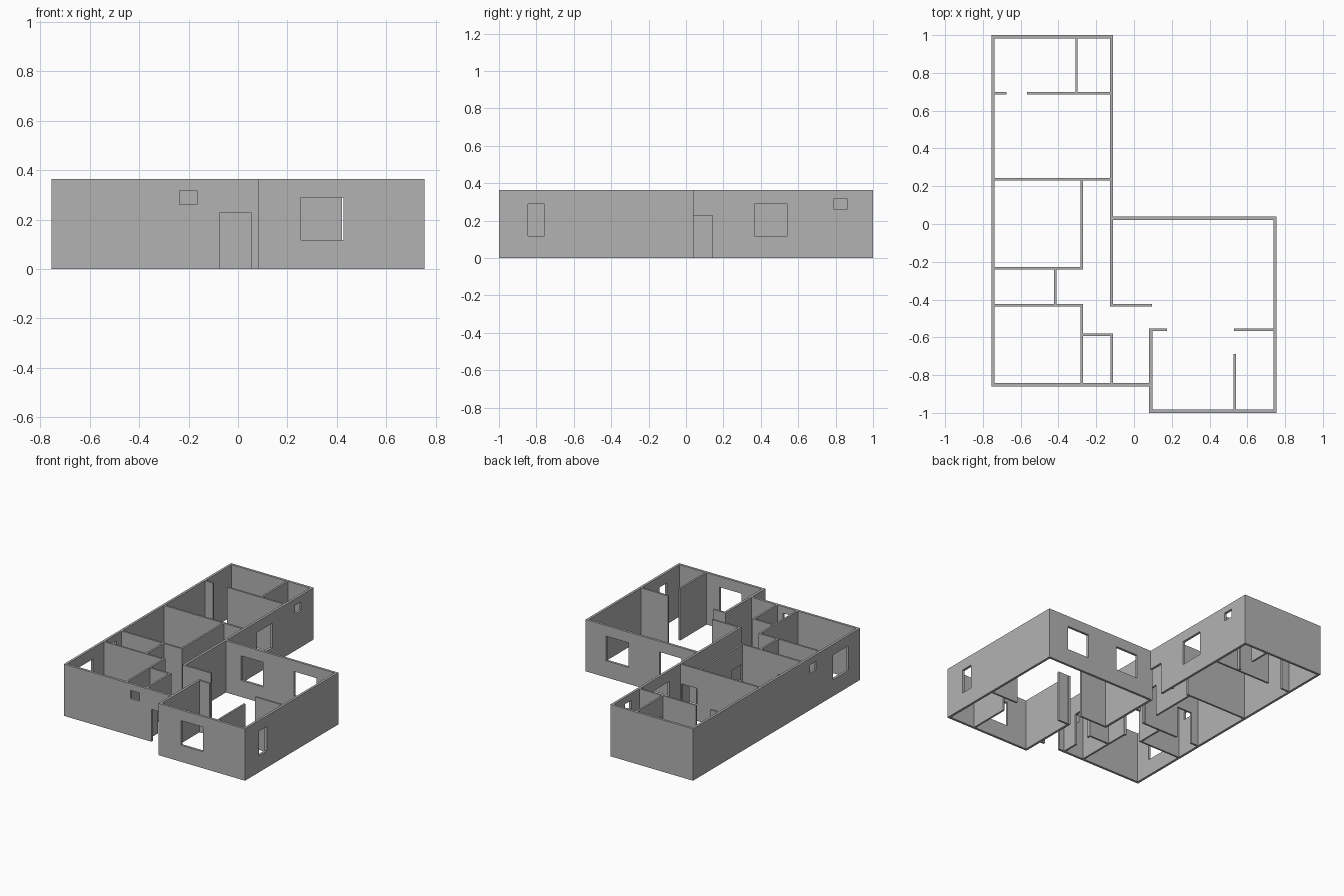
import bpy
import bmesh
from mathutils import Vector

if "Cube" in bpy.data.objects:
    bpy.data.objects.remove(bpy.data.objects["Cube"], do_unlink=True)

HEIGHT = 0.365
OUTER = 0.017   # thickness of outside walls
INNER = 0.013   # thickness of partitions

plaster = bpy.data.materials.new("grey_plaster")
plaster.use_nodes = True
GREY = (0.45, 0.45, 0.45, 1)
plaster.diffuse_color = GREY
plaster.node_tree.nodes["Principled BSDF"].inputs["Base Color"].default_value = GREY


# Openings are (start, end, bottom, top) along a wall
def door(start, end):
    return (start, end, 0, 0.228)


def window(start):
    return (start, start + 0.173, 0.117, 0.29)


def vent(start):
    return (start, start + 0.07, 0.26, 0.318)


def wall(name, axis, start, end, side, thickness, *openings):
    """Upright slab along x or y; side is its lower coordinate on the other axis."""
    along = sorted({start, end, *(v for o in openings for v in o[:2])})
    levels = sorted({0, HEIGHT, *(v for o in openings for v in o[2:])})

    def point(a, z):
        return Vector((a, side, z)) if axis == "x" else Vector((side, a, z))

    bm = bmesh.new()
    for a, b in zip(along, along[1:]):
        for low, high in zip(levels, levels[1:]):
            if any(o[0] <= a and b <= o[1] and o[2] <= low and high <= o[3] for o in openings):
                continue
            corners = ((a, low), (b, low), (b, high), (a, high))
            bm.faces.new([bm.verts.new(point(*c)) for c in corners])
    bmesh.ops.remove_doubles(bm, verts=bm.verts[:], dist=1e-5)
    back = bmesh.ops.extrude_face_region(bm, geom=bm.faces[:])["geom"]
    depth = Vector((0, thickness, 0)) if axis == "x" else Vector((thickness, 0, 0))
    bmesh.ops.translate(bm, vec=depth, verts=[v for v in back if isinstance(v, bmesh.types.BMVert)])
    bmesh.ops.recalc_face_normals(bm, faces=bm.faces[:])

    mesh = bpy.data.meshes.new(name)
    bm.to_mesh(mesh)
    bm.free()
    mesh.materials.append(plaster)
    bpy.context.collection.objects.link(bpy.data.objects.new(name, mesh))


# Outside walls of the long wing
wall("wing_west_wall", "y", -0.86, 1, -0.755, OUTER, window(-0.733), vent(-0.37))
wall("wing_north_wall", "x", -0.755, -0.11, 1 - OUTER, OUTER)
wall("wing_east_wall", "y", -0.435, 1, -0.127, OUTER, door(0.035, 0.142), window(0.367), vent(0.79))
wall("wing_south_wall", "x", -0.755, 0.085, -0.86, OUTER, vent(-0.236), door(-0.073, 0.053))

# Outside walls of the living wing
wall("living_north_wall", "x", -0.11, 0.755, 0.022, OUTER, window(0.007), window(0.422))
wall("living_east_wall", "y", -1, 0.039, 0.738, OUTER, (-0.845, -0.757, 0.117, 0.29))
wall("kitchen_south_wall", "x", 0.08, 0.755, -1, OUTER, window(0.255))
wall("kitchen_west_wall", "y", -1, -0.553, 0.08, OUTER)

# Partitions around the kitchen and entrance
wall("entrance_partition", "x", -0.127, 0.095, -0.436, INNER)
wall("kitchen_stub_left", "x", 0.08, 0.176, -0.567, INNER)
wall("kitchen_stub_right", "x", 0.53, 0.745, -0.567, INNER)
wall("pantry_partition", "y", -0.99, -0.688, 0.527, INNER)

# Partitions of the back rooms
wall("back_room_stub", "x", -0.745, -0.675, 0.686, INNER)
wall("back_room_partition", "x", -0.566, -0.12, 0.686, INNER)
wall("back_bath_partition", "y", 0.69, 0.99, -0.311, INNER, door(0.72, 0.84))
wall("middle_partition", "x", -0.745, -0.12, 0.231, INNER, door(-0.255, -0.135))

# Partitions along the hall
wall("hall_partition", "y", -0.24, 0.24, -0.283, INNER, door(-0.22, -0.1))
wall("bath_back_partition", "x", -0.745, -0.27, -0.24, INNER, door(-0.68, -0.56))
wall("bath_side_partition", "y", -0.43, -0.23, -0.423, INNER)
wall("front_room_partition", "x", -0.745, -0.27, -0.436, INNER, door(-0.41, -0.29))
wall("front_room_side", "y", -0.85, -0.424, -0.283, INNER)

# Small washroom by the entrance
wall("washroom_back", "x", -0.275, -0.11, -0.594, INNER)
wall("washroom_side", "y", -0.85, -0.582, -0.124, INNER, door(-0.73, -0.61))
